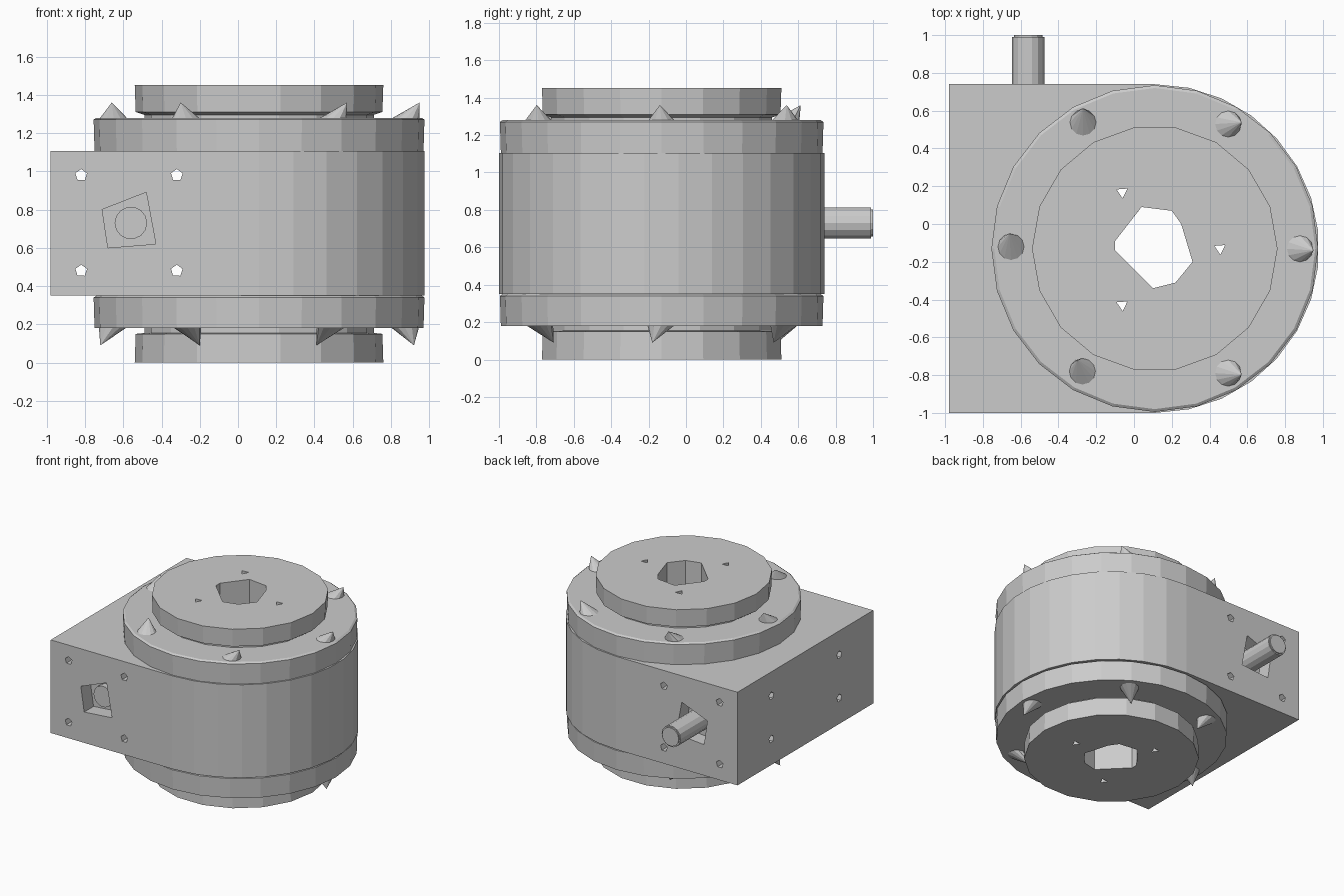
import bpy, bmesh, math
from mathutils import Vector

if "Cube" in bpy.data.objects:
    bpy.data.objects.remove(bpy.data.objects["Cube"])

CX, CY = 0.11, -0.13          # main rotation axis
SX, SZ = -0.56, 0.73          # input shaft axis


def ring(u, v, r, n, a0=0.0):
    return [(u + r * math.cos(a0 + math.tau * i / n),
             v + r * math.sin(a0 + math.tau * i / n)) for i in range(n)]


def prism(bm, pts, axis, lo, hi):
    """Extrude a 2D outline along axis x, y or z."""
    place = {'x': lambda u, v, d: (d, u, v),
             'y': lambda u, v, d: (u, d, v),
             'z': lambda u, v, d: (u, v, d)}[axis]
    a = [bm.verts.new(place(u, v, lo)) for u, v in pts]
    b = [bm.verts.new(place(u, v, hi)) for u, v in pts]
    bm.faces.new(a)
    bm.faces.new(b[::-1])
    for i in range(len(pts)):
        j = (i + 1) % len(pts)
        bm.faces.new((a[i], b[i], b[j], a[j]))


def lathe(bm, profile, n, closed):
    """Revolve (radius, z) points around the main axis."""
    rows = [[bm.verts.new((x, y, z)) for x, y in ring(CX, CY, r, n)] for r, z in profile]
    for k in range(len(rows) if closed else len(rows) - 1):
        p, q = rows[k], rows[(k + 1) % len(rows)]
        for i in range(n):
            j = (i + 1) % n
            bm.faces.new((p[i], p[j], q[j], q[i]))
    if not closed:
        bm.faces.new(rows[0])
        bm.faces.new(rows[-1])


def finish(bm, name):
    bmesh.ops.recalc_face_normals(bm, faces=bm.faces[:])
    me = bpy.data.meshes.new(name)
    bm.to_mesh(me)
    bm.free()
    ob = bpy.data.objects.new(name, me)
    bpy.context.collection.objects.link(ob)
    return ob


def cut(ob, bm):
    """Subtract the cutter mesh and bake the result."""
    cutter = finish(bm, ob.name + "_cutter")
    cutter.hide_render = True
    mod = ob.modifiers.new("cut", 'BOOLEAN')
    mod.operation, mod.solver, mod.object = 'DIFFERENCE', 'EXACT', cutter
    dg = bpy.context.evaluated_depsgraph_get()
    me = bpy.data.meshes.new_from_object(ob.evaluated_get(dg))
    ob.modifiers.clear()
    ob.data = me
    bpy.data.objects.remove(cutter)


# Housing: block with one rounded end
arc = [(CX + 0.87 * math.cos(math.radians(a)), CY + 0.87 * math.sin(math.radians(a)))
       for a in range(90, -91, -12)]
bm = bmesh.new()
prism(bm, [(-0.98, -1.0), (-0.98, 0.74)] + arc, 'z', 0.35, 1.105)
housing = finish(bm, "housing")

# Housing cuts: centre bore, shaft openings, screw holes
bm = bmesh.new()
prism(bm, ring(CX, CY, 0.39, 18), 'z', 0.2, 1.3)
opening = [(-0.71, 0.80), (-0.48, 0.89), (-0.43, 0.62), (-0.68, 0.60)]
prism(bm, opening, 'y', -1.1, -0.88)
prism(bm, opening, 'y', 0.62, 0.84)
for x in (-0.82, -0.32):
    for z in (0.48, 0.98):
        prism(bm, ring(x, z, 0.032, 5, 0.3), 'y', -1.1, 0.84)
for y in (-0.565, 0.305):
    for z in (0.56, 0.91):
        prism(bm, ring(y, z, 0.032, 5, 0.3), 'x', -1.1, -0.84)
cut(housing, bm)

# Bearing flanges above and below
for name, z0, z1 in (("lower_flange", 0.18, 0.35), ("upper_flange", 1.105, 1.28)):
    bm = bmesh.new()
    lathe(bm, [(0.39, z0), (0.86, z0), (0.865, z1 - 0.01), (0.85, z1), (0.39, z1)], 24, True)
    finish(bm, name)

# Output rotor with wide hub discs and grooved necks
bm = bmesh.new()
lathe(bm, [(0.65, 0), (0.645, 0.15), (0.60, 0.155), (0.60, 0.18), (0.392, 0.18),
           (0.392, 1.28), (0.60, 1.28), (0.60, 1.295), (0.645, 1.31), (0.65, 1.452)], 18, False)
rotor = finish(bm, "output_rotor")

# Rotor cuts: faceted bore and three screw holes
bm = bmesh.new()
prism(bm, [(-0.10, -0.09), (0.04, 0.09), (0.20, 0.07), (0.25, 0.0), (0.31, -0.20),
           (0.22, -0.31), (0.10, -0.34), (-0.10, -0.14)], 'z', -0.1, 1.6)
for k in range(3):
    a = math.tau * k / 3
    prism(bm, ring(CX + 0.345 * math.cos(a), CY + 0.345 * math.sin(a), 0.033, 3, a + 0.6),
          'z', -0.1, 1.6)
cut(rotor, bm)

# Input shaft
bm = bmesh.new()
prism(bm, ring(SX, SZ, 0.085, 14), 'y', -0.93, 0.99)
prism(bm, ring(SX, SZ, 0.075, 14), 'y', 0.99, 1.0)
finish(bm, "input_shaft")

# Flange bolts: skewed pointed heads, six on each side
top_lean = [(0.08, -0.01), (0.08, 0.01), (0.0, 0.085), (-0.01, 0.08), (-0.03, 0.07), (0.08, -0.01)]
low_lean = [(0.05, -0.05), (-0.07, -0.06), (0.07, -0.04), (-0.07, -0.05), (0.07, 0.08), (-0.08, 0.08)]
for name, z, dz, leans in (("upper_bolt", 1.27, 0.09, top_lean), ("lower_bolt", 0.19, -0.1, low_lean)):
    for k, (dx, dy) in enumerate(leans):
        a = math.tau * k / 6
        x, y = CX + 0.76 * math.cos(a), CY + 0.76 * math.sin(a)
        bm = bmesh.new()
        base = [bm.verts.new((u, v, z)) for u, v in ring(x, y, 0.078, 12)]
        tip = bm.verts.new((x + dx, y + dy, z + dz))
        bm.faces.new(base)
        for i in range(12):
            bm.faces.new((base[i], base[(i + 1) % 12], tip))
        finish(bm, f"{name}_{k + 1}")
